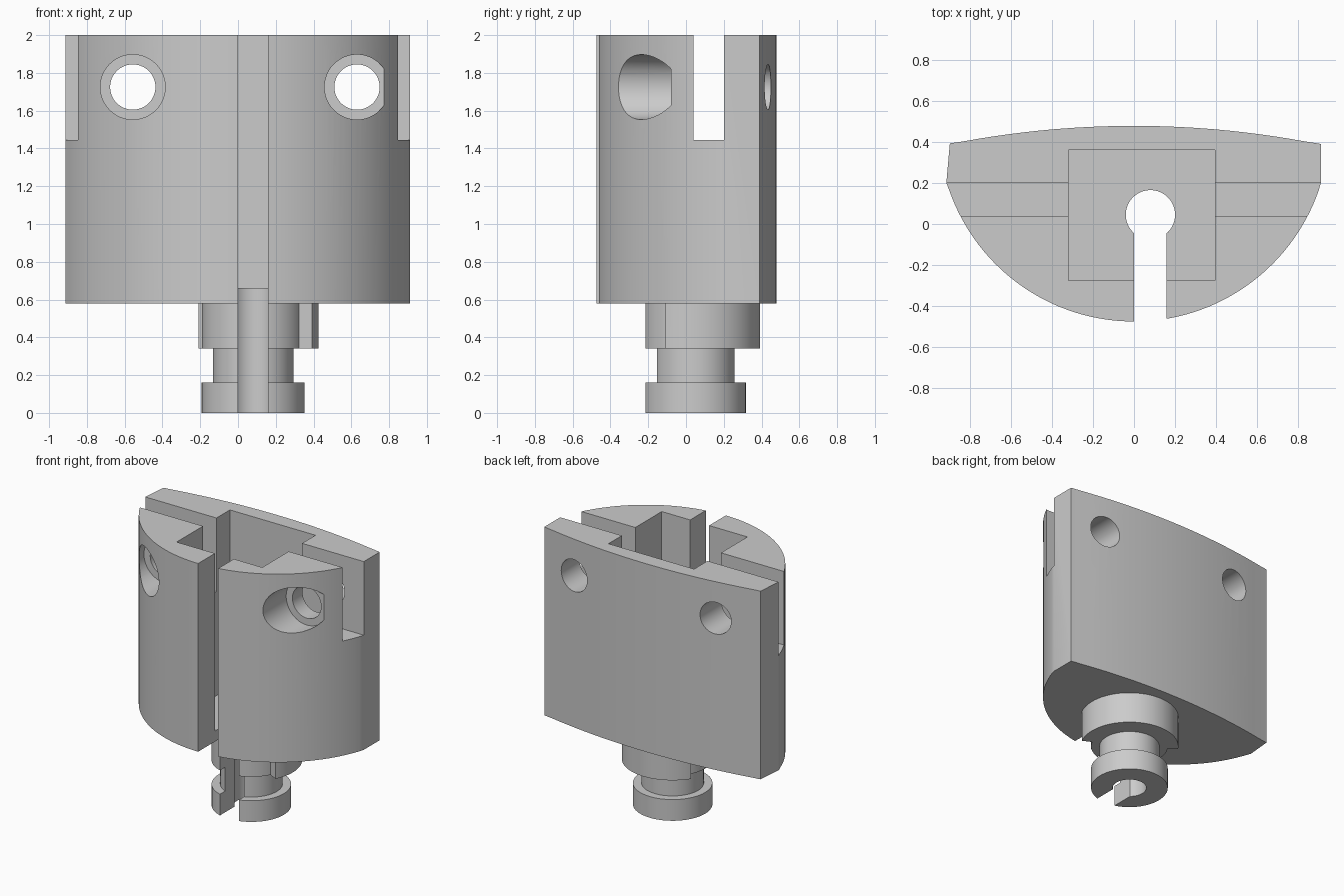
import bpy, bmesh
from math import sin, cos, pi, radians, asin
from mathutils import Matrix

if "Cube" in bpy.data.objects:
    bpy.data.objects.remove(bpy.data.objects["Cube"])

CX, CY = 0.08, 0.045          # axis of stem and bore


def arc(cx, cy, r, a0, a1, n):
    return [(cx + r * cos(a0 + (a1 - a0) * i / n),
             cy + r * sin(a0 + (a1 - a0) * i / n)) for i in range(n + 1)]


def circle(cx, cy, r, n=64):
    return arc(cx, cy, r, 0, 2 * pi, n)[:-1]


def box(x0, x1, y0, y1):
    return [(x0, y0), (x1, y0), (x1, y1), (x0, y1)]


def prism(name, profile, z0, z1, matrix=None):
    """Closed solid from a counter-clockwise outline."""
    bm = bmesh.new()
    low = [bm.verts.new((x, y, z0)) for x, y in profile]
    top = [bm.verts.new((x, y, z1)) for x, y in profile]
    bm.faces.new(low[::-1])
    bm.faces.new(top)
    n = len(profile)
    for i in range(n):
        j = (i + 1) % n
        bm.faces.new((low[i], low[j], top[j], top[i]))
    if matrix:
        bm.transform(matrix)
    bmesh.ops.recalc_face_normals(bm, faces=bm.faces)
    mesh = bpy.data.meshes.new(name)
    bm.to_mesh(mesh)
    bm.free()
    ob = bpy.data.objects.new(name, mesh)
    bpy.context.collection.objects.link(ob)
    return ob


def combine(target, tool, op):
    """Apply a boolean and discard the tool."""
    tool.hide_render = True
    mod = target.modifiers.new(op, 'BOOLEAN')
    mod.operation, mod.object, mod.solver = op, tool, 'EXACT'
    bpy.context.view_layer.objects.active = target
    bpy.ops.object.modifier_apply(modifier=mod.name)
    bpy.data.objects.remove(tool)


# Body: deep front arc, short flat sides, shallow back arc
R1 = 0.953
a = asin((0.2 - 0.478) / R1)
front = arc(0, 0.478, R1, -pi - a, a, 64)
R2 = 4.6
b = asin(0.905 / R2)
back = arc(0, 0.478 - R2, R2, pi / 2 - b, pi / 2 + b, 24)
back[0], back[-1] = (0.91, 0.39), (-0.897, 0.393)
front[0], front[-1] = (-0.914, 0.2), (0.91, 0.2)
body = prism("holder_body", front + back, 0.58, 2.0)

# Stem: foot disc, neck and collar with a wider raised sector
s0, s1 = radians(-26.5), radians(146.5)
collar = (arc(CX, CY, 0.347, s0, s1, 48)
          + arc(CX, CY, 0.272, s1, 2 * pi + s0, 48))
for name, outline, z0, z1 in (
        ("collar", collar, 0.34, 0.62),
        ("neck", circle(CX, CY, 0.213), 0.12, 0.38),
        ("foot", circle(CX, CY, 0.272), 0.0, 0.16)):
    combine(body, prism(name, outline, z0, z1), 'UNION')

# Square pocket, side slots, bore and front slit
for name, outline, z0, z1 in (
        ("pocket", box(-0.32, 0.395, -0.275, 0.36), 0.66, 2.2),
        ("side_slots", box(-1.2, 1.2, 0.04, 0.2), 1.445, 2.3),
        ("bore", circle(CX, CY, 0.12), -0.2, 1.0),
        ("front_slit", box(0.0, 0.158, -0.8, CY), -0.3, 2.4)):
    combine(body, prism(name, outline, z0, z1), 'DIFFERENCE')

# Counterbored screw holes running front to back
for x in (-0.557, 0.63):
    for r, y0, y1 in ((0.172, -0.8, -0.08), (0.12, -0.7, 0.8)):
        m = Matrix.Translation((x, 0, 1.725)) @ Matrix.Rotation(-pi / 2, 4, 'X')
        combine(body, prism("screw_hole", circle(0, 0, r, 48), y0, y1, m),
                'DIFFERENCE')

# Smooth curved walls, sharp edges kept
bpy.ops.object.select_all(action='DESELECT')
body.select_set(True)
bpy.context.view_layer.objects.active = body
bpy.ops.object.shade_smooth_by_angle(angle=radians(20))
